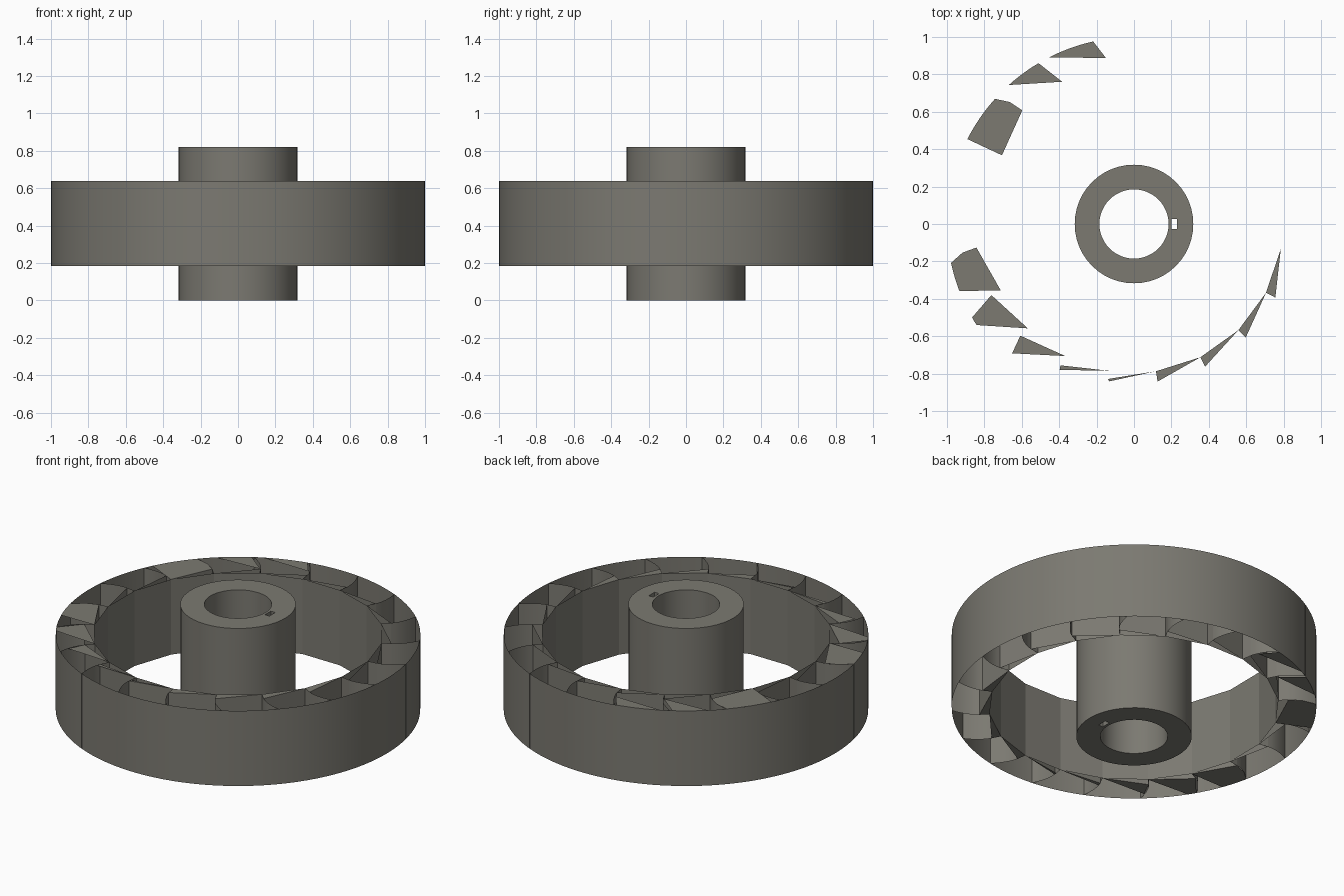
import bpy
import bmesh
from math import radians, cos, sin

if "Cube" in bpy.data.objects:
    bpy.data.objects.remove(bpy.data.objects["Cube"])

LOW, HIGH, TOP = 0.185, 0.64, 0.82      # ring bottom, ring top, hub top
RIM, STEP, CORE = 1.0, 0.852, 0.796     # radii of rim, ramp crest, inner wall
COUNT = 20
PITCH = 360 / COUNT
START = 8.5

steel = bpy.data.materials.new("dark warm grey")
steel.use_nodes = True
colour = (0.2, 0.193, 0.167, 1)
steel.diffuse_color = colour
steel.node_tree.nodes["Principled BSDF"].inputs["Base Color"].default_value = colour


def polar(angle, radius, z=0.0):
    return (radius * cos(radians(angle)), radius * sin(radians(angle)), z)


def finish(name, bm, smooth=True):
    mesh = bpy.data.meshes.new(name)
    bm.to_mesh(mesh)
    bm.free()
    mesh.materials.append(steel)
    obj = bpy.data.objects.new(name, mesh)
    bpy.context.collection.objects.link(obj)
    if smooth:
        bpy.ops.object.select_all(action="DESELECT")
        obj.select_set(True)
        bpy.context.view_layer.objects.active = obj
        bpy.ops.object.shade_smooth_by_angle(angle=radians(12))
    return obj


def add_wall(bm, path):
    """Stand a sheet along a polar path, from ring bottom to ring top."""
    low = [bm.verts.new(polar(a, r, LOW)) for a, r in path]
    high = [bm.verts.new(polar(a, r, HIGH)) for a, r in path]
    for i in range(len(path) - 1):
        bm.faces.new((low[i], low[i + 1], high[i + 1], high[i]))


def add_caps(bm, outline):
    """Flat plate on the top and the bottom of the ring."""
    bm.faces.new([bm.verts.new(polar(a, r, HIGH)) for a, r in outline])
    bm.faces.new([bm.verts.new(polar(a, r, LOW)) for a, r in reversed(outline)])


def rim_arc(a, b, n=6):
    return [(a + (b - a) * i / n, RIM) for i in range(n + 1)]


# Outer rim
bm = bmesh.new()
add_wall(bm, rim_arc(0, 360, 100))
bmesh.ops.remove_doubles(bm, verts=bm.verts, dist=0.0001)
finish("outer_rim", bm)

# Faceted inner wall, facing the axis
bm = bmesh.new()
add_wall(bm, [(START - i * PITCH, CORE) for i in range(COUNT + 1)])
bmesh.ops.remove_doubles(bm, verts=bm.verts, dist=0.0001)
finish("inner_wall", bm, False)

# Saw-tooth ramps with radial steps, and curved vanes out to the rim
teeth, vanes = bmesh.new(), bmesh.new()
for k in range(COUNT):
    a = START + k * PITCH
    add_wall(teeth, [(a, CORE), (a, STEP), (a + PITCH, CORE)])
    curve = []
    for i in range(7):
        t = i / 6
        curve.append((a + 3.5 * t ** 1.6, STEP + (RIM - STEP) * t))
    add_wall(vanes, curve)
finish("ramp_teeth", teeth, False)
finish("curved_vanes", vanes)

# Plates closing some of the cells
bm = bmesh.new()
add_caps(bm, [(99.6, 0.9)] + rim_arc(102.6, 117))
add_caps(bm, [(116.8, STEP)] + rim_arc(120.7, 132))
add_caps(bm, [(134.5, STEP), (135.5, 0.93)] + rim_arc(138, 153) + [(152.5, CORE)])
add_caps(bm, [(188.5, STEP), (189.5, 0.93)] + rim_arc(192, 201) + [(206.5, CORE)])
add_caps(bm, [(206.5, STEP)] + rim_arc(210, 212.7, 2) + [(224.5, CORE)])
add_caps(bm, [(224.5, STEP), (226.7, 0.95), (242.5, CORE)])
add_caps(bm, [(242.5, STEP), (243, 0.875), (260.5, CORE)])
# Wedge plates over the ramp teeth
add_caps(bm, [(260.5, 0.84), (261, STEP), (278.5, CORE)])
for k in range(15, 19):
    a = START + k * PITCH
    add_caps(bm, [(a, CORE), (a, STEP), (a + PITCH, CORE)])
finish("cell_plates", bm, False)


# Hub with a bore and a small square keyway
def ring_loop(bm, radius, z, n=48):
    return [bm.verts.new(polar(i * 360 / n, radius, z)) for i in range(n)]


bm = bmesh.new()
loops = [ring_loop(bm, r, z) for r, z in
         ((0.317, 0), (0.317, TOP), (0.185, TOP), (0.185, 0))]
for j in range(4):
    p, q = loops[j], loops[(j + 1) % 4]
    for i in range(len(p)):
        n = (i + 1) % len(p)
        bm.faces.new((p[i], p[n], q[n], q[i]))
bmesh.ops.recalc_face_normals(bm, faces=bm.faces)
hub = finish("hub", bm)

bm = bmesh.new()
bmesh.ops.create_cube(bm, size=1)
bmesh.ops.scale(bm, vec=(0.03, 0.056, 2), verts=bm.verts)
bmesh.ops.translate(bm, vec=(0.215, 0, TOP / 2), verts=bm.verts)
cutter = finish("keyway_cutter", bm, False)
cutter.hide_render = True
cutter.hide_viewport = True
cutter.display_type = "WIRE"
cut = hub.modifiers.new("keyway", "BOOLEAN")
cut.operation = "DIFFERENCE"
cut.solver = "EXACT"
cut.object = cutter
# Keep the cut after any smoothing modifier
hub.modifiers.move(len(hub.modifiers) - 1, 0)
